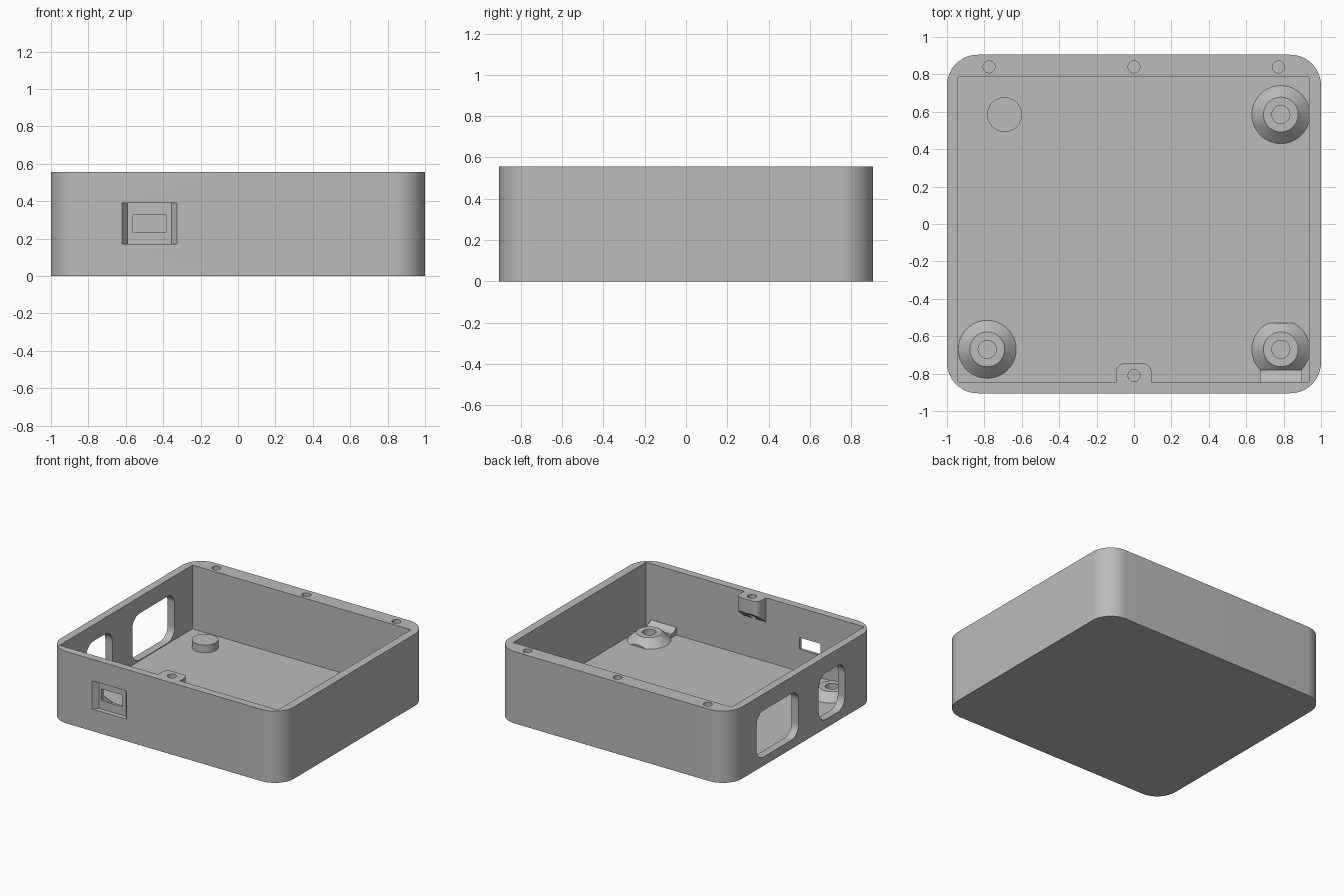
import bpy, bmesh, math

cube = bpy.data.objects.get("Cube")
if cube:
    bpy.data.objects.remove(cube)

grey = bpy.data.materials.new("plain grey")
grey.use_nodes = True
COLOR = (0.5, 0.5, 0.5, 1)
grey.diffuse_color = COLOR
grey.node_tree.nodes["Principled BSDF"].inputs["Base Color"].default_value = COLOR

TOP, FLOOR, PEG_TOP = 0.557, 0.062, 0.122


def finish(name, bm):
    bmesh.ops.recalc_face_normals(bm, faces=bm.faces)
    mesh = bpy.data.meshes.new(name)
    bm.to_mesh(mesh)
    bm.free()
    mesh.materials.append(grey)
    obj = bpy.data.objects.new(name, mesh)
    bpy.context.collection.objects.link(obj)
    return obj


def rounded(x0, x1, y0, y1, r, steps=10):
    """Outline of a rounded rectangle."""
    pts = []
    corners = [(x1 - r, y1 - r), (x0 + r, y1 - r), (x0 + r, y0 + r), (x1 - r, y0 + r)]
    for k, (cx, cy) in enumerate(corners):
        for i in range(steps + 1):
            a = (k + i / steps) * math.pi / 2
            pts.append((cx + r * math.cos(a), cy + r * math.sin(a)))
    return pts


def rect(x0, x1, y0, y1):
    return [(x0, y0), (x1, y0), (x1, y1), (x0, y1)]


def circle(x, y, r, n=32):
    return [(x + r * math.cos(i * math.tau / n), y + r * math.sin(i * math.tau / n)) for i in range(n)]


def prism(name, outline, lo, hi, axis="z"):
    """Extrude an outline along an axis."""
    place = {"z": lambda a, b, c: (a, b, c),
             "x": lambda a, b, c: (c, a, b),
             "y": lambda a, b, c: (a, c, b)}[axis]
    bm = bmesh.new()
    low = [bm.verts.new(place(a, b, lo)) for a, b in outline]
    high = [bm.verts.new(place(a, b, hi)) for a, b in outline]
    bm.faces.new(low)
    bm.faces.new(high)
    n = len(outline)
    for i in range(n):
        j = (i + 1) % n
        bm.faces.new((low[i], low[j], high[j], high[i]))
    return finish(name, bm)


def combine(obj, tool, operation="DIFFERENCE"):
    """Apply a boolean and discard the tool."""
    mod = obj.modifiers.new("boolean", "BOOLEAN")
    mod.operation, mod.solver, mod.object = operation, "EXACT", tool
    bpy.context.view_layer.objects.active = obj
    bpy.ops.object.modifier_apply(modifier=mod.name)
    bpy.data.objects.remove(tool)


def lathe(name, x, y, profile, n=48):
    """Spin an (r, z) profile about a vertical axis."""
    bm = bmesh.new()
    vs = [bm.verts.new((r, 0, z)) for r, z in profile]
    edges = [bm.edges.new(p) for p in zip(vs, vs[1:])]
    bmesh.ops.spin(bm, geom=vs + edges, axis=(0, 0, 1), cent=(0, 0, 0),
                   angle=math.tau, steps=n, use_merge=True)
    bmesh.ops.remove_doubles(bm, verts=bm.verts, dist=0.0001)
    bmesh.ops.translate(bm, verts=bm.verts, vec=(x, y, 0))
    return finish(name, bm)


# Open tray with a thick back wall
case = prism("case", rounded(-1, 1, -0.905, 0.905, 0.165, 16), 0, TOP)
combine(case, prism("cavity", rect(-0.94, 0.935, -0.845, 0.785), FLOOR, 1))

# Front screw tab with a sloping underside
tab = prism("tab", rounded(-0.095, 0.093, -0.89, -0.745, 0.045), 0.4, TOP)
for v in tab.data.vertices:
    if v.co.z < 0.45:
        v.co.z = 0.45 - 0.8 * (-0.745 - v.co.y)
combine(case, tab, "UNION")

# Screw holes in the rim
for x, y in ((-0.775, 0.84), (0, 0.84), (0.772, 0.84), (0, -0.81)):
    combine(case, prism("screw_hole", circle(x, y, 0.032), 0.3, 1))

# Side windows
for y0, y1 in ((0.046, 0.565), (-0.52, -0.2)):
    combine(case, prism("window", rounded(y0, y1, 0.068, 0.43, 0.09), -1.1, -0.9, "x"))

# Front connector recess with splayed sides, and its slot
recess = [(-0.62, -1), (-0.62, -0.905), (-0.59, -0.865),
          (-0.355, -0.865), (-0.325, -0.905), (-0.325, -1)]
combine(case, prism("recess", recess, 0.17, 0.39))
combine(case, prism("slot", rect(-0.565, -0.385, 0.235, 0.325), -1, -0.8, "y"))

# Conical standoffs with screw holes
cone = [(0, FLOOR), (0.155, FLOOR), (0.093, PEG_TOP), (0.048, PEG_TOP),
        (0.048, FLOOR + 0.004), (0, FLOOR + 0.004)]
parts = [case]
for name, x, y in (("standoff_back_left", 0.785, 0.585),
                   ("standoff_front_left", 0.785, -0.67),
                   ("standoff_front_right", -0.785, -0.67)):
    parts.append(lathe(name, x, y, cone))

# The front left standoff is trimmed and blends into the wall
combine(parts[2], prism("trim_back", rect(0.5, 1, -0.53, -0.4), 0, 0.3))
combine(parts[2], prism("trim_front", rect(0.5, 1, -0.9, -0.78), 0, 0.3))
fillet = [(-0.78, FLOOR), (-0.78, 0.092), (-0.8, 0.094), (-0.82, 0.1),
          (-0.835, 0.11), (-0.845, 0.122), (-0.845, FLOOR)]
parts.append(prism("standoff_fillet", fillet, 0.675, 0.895, "x"))

# Plain locating peg
parts.append(prism("locating_peg", circle(-0.692, 0.585, 0.093, 48), FLOOR, PEG_TOP))

# Smooth the round surfaces, keep hard edges
for obj in parts:
    bpy.ops.object.select_all(action="DESELECT")
    obj.select_set(True)
    bpy.context.view_layer.objects.active = obj
    bpy.ops.object.shade_smooth_by_angle(angle=math.radians(25))
